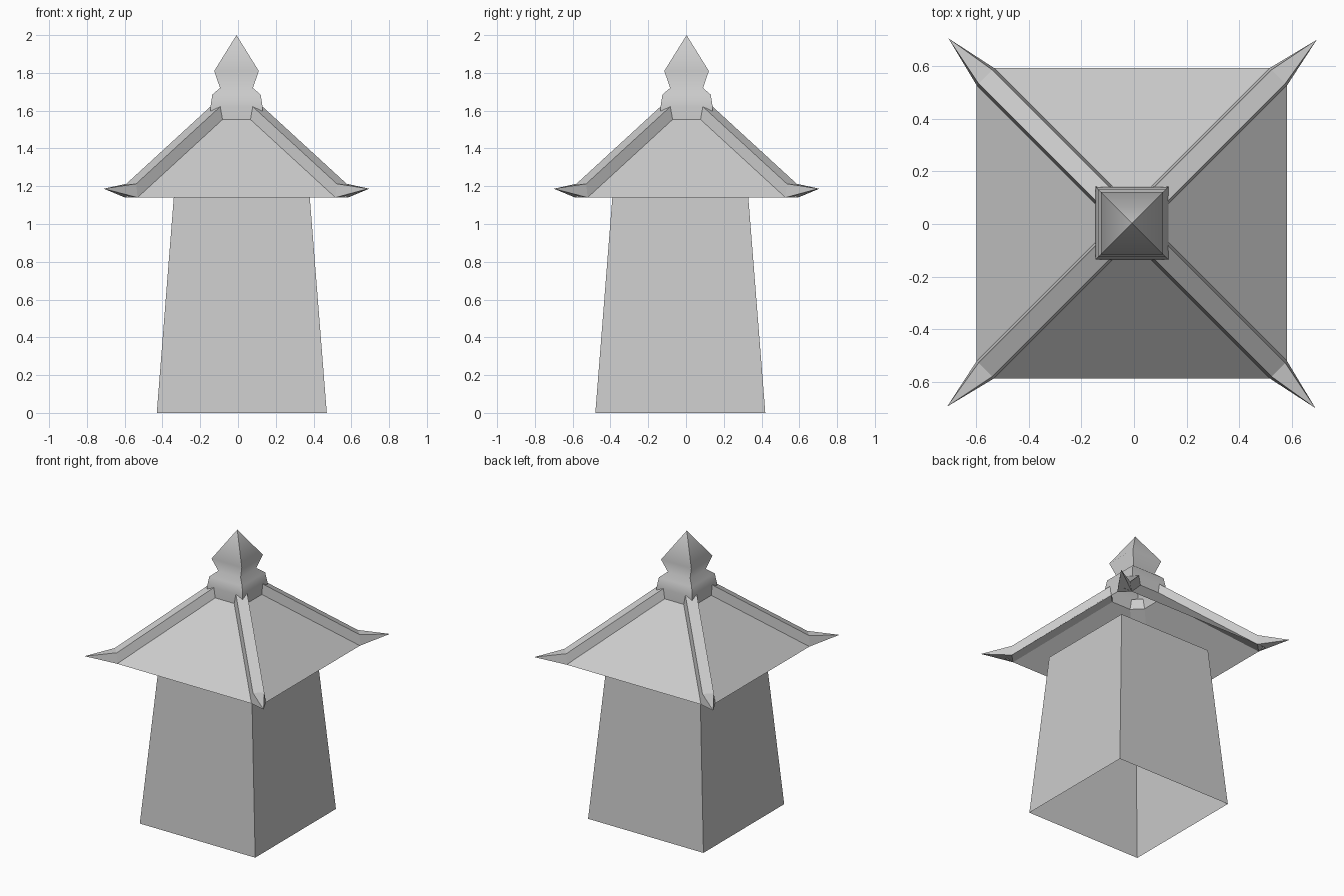
import bpy, bmesh
from math import pi
from mathutils import Matrix, Vector

cube = bpy.data.objects.get("Cube")
if cube:
    bpy.data.objects.remove(cube)

stone = bpy.data.materials.new("stone_grey")
stone.use_nodes = True
grey = (0.6, 0.6, 0.6, 1)
stone.diffuse_color = grey
stone.node_tree.nodes["Principled BSDF"].inputs["Base Color"].default_value = grey


def square(half, z):
    return [(-half, -half, z), (half, -half, z), (half, half, z), (-half, half, z)]


def loft(name, rings, centre, closed=False, smooth=False, turn=0):
    """Skin four-cornered rings; closed adds end caps, smooth blends ring to ring."""
    bm = bmesh.new()
    rows = [[bm.verts.new(p) for p in ring] for ring in rings]
    lengthwise = []
    for a, b in zip(rows, rows[1:]):
        for i in range(4):
            j = (i + 1) % 4
            face = bm.faces.new((a[i], a[j], b[j], b[i]))
            face.smooth = smooth
        lengthwise += [bm.edges.get((a[i], b[i])) for i in range(4)]
    for edge in lengthwise:
        edge.smooth = False
    if closed:
        bm.faces.new(rows[0][::-1])
        bm.faces.new(rows[-1])
    bmesh.ops.remove_doubles(bm, verts=bm.verts, dist=0.0005)
    if closed:
        bmesh.ops.recalc_face_normals(bm, faces=bm.faces)
    bm.transform(Matrix.Translation(centre) @ Matrix.Rotation(turn, 4, "Z"))
    mesh = bpy.data.meshes.new(name)
    bm.to_mesh(mesh)
    bm.free()
    mesh.materials.append(stone)
    obj = bpy.data.objects.new(name, mesh)
    bpy.context.collection.objects.link(obj)
    return obj


roof_centre = Vector((-0.008, 0.003, 0))

# Tapered hollow body, open at both ends
loft("body", [square(0.45, 0), square(0.36, 1.14)], (0.02, -0.03, 0))

# Four-sided roof shell
loft("roof", [square(0.59, 1.14), square(0.14, 1.553)], roof_centre)

# Pointed finial with a waist and a square collar
profile = [(0.14, 1.553), (0.138, 1.62), (0.128, 1.685), (0.087, 1.72),
           (0.118, 1.81), (0, 2.0)]
loft("finial", [square(r, z) for r, z in profile], roof_centre, smooth=True)


# Hip ridges, each ending in an outward horn
def ridge_ring(d, z):
    low, top = 0.033, 0.026
    return [(d - low, d + low, z), (d + low, d - low, z),
            (d + top, d - top, z + 0.073), (d - top, d + top, z + 0.073)]


for k, name in enumerate(("back_left", "back_right", "front_right", "front_left")):
    tip = [(0.703, 0.698, 1.187)] * 4
    bm_rings = [ridge_ring(0.107, 1.553), ridge_ring(0.557, 1.14)]
    # The horn closes to a point just beyond the eave corner
    tip = [tuple(Vector(tip[0]).lerp(Vector(p), 0.004)) for p in bm_rings[1]]
    loft("ridge_" + name, bm_rings + [tip], roof_centre, closed=True, turn=k * pi / 2)
